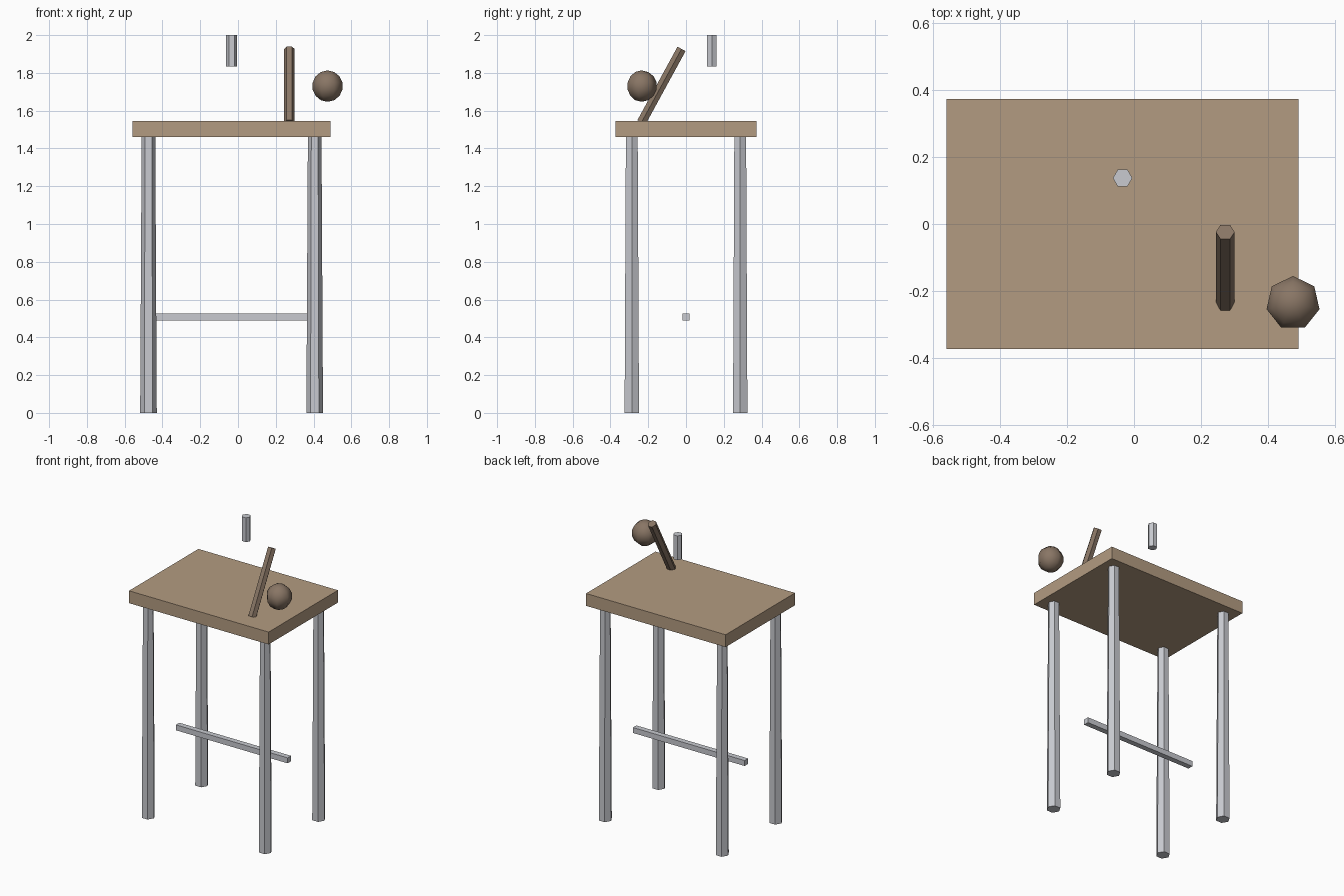
import bpy
from math import pi, radians, sin, cos
from mathutils import Vector

cube = bpy.data.objects.get("Cube")
if cube:
    bpy.data.objects.remove(cube, do_unlink=True)


def material(name, colour):
    mat = bpy.data.materials.new(name)
    mat.use_nodes = True
    mat.diffuse_color = (*colour, 1)
    mat.node_tree.nodes["Principled BSDF"].inputs["Base Color"].default_value = (*colour, 1)
    return mat


light_wood = material("light wood", (0.45, 0.33, 0.22))
dark_wood = material("dark wood", (0.25, 0.18, 0.13))
steel = material("pale steel", (0.58, 0.59, 0.63))


def finish(name, mat):
    obj = bpy.context.object
    obj.name = obj.data.name = name
    obj.data.materials.append(mat)
    return obj


def box(name, centre, size, mat):
    bpy.ops.mesh.primitive_cube_add(size=1, location=centre)
    obj = finish(name, mat)
    obj.scale = size
    bpy.ops.object.transform_apply(location=False, rotation=False, scale=True)
    return obj


def hex_rod(name, start, end, r_start, r_end, mat):
    """Six-sided rod between two points, with corners towards +x and -x."""
    start, end = Vector(start), Vector(end)
    axis = end - start
    bpy.ops.mesh.primitive_cone_add(vertices=6, radius1=r_start, radius2=r_end,
                                    depth=axis.length, location=(start + end) / 2)
    obj = finish(name, mat)
    # Turn the corners to face sideways before tilting
    for v in obj.data.vertices:
        v.co.x, v.co.y = v.co.y, -v.co.x
    obj.rotation_mode = 'QUATERNION'
    obj.rotation_quaternion = Vector((0, 0, 1)).rotation_difference(axis)
    return obj


MID_X = -0.034

# Table
box("table_top", (MID_X, 0, 1.503), (1.05, 0.745, 0.084), light_wood)
for side, sx in (("right", -1), ("left", 1)):
    for end, sy in (("front", -1), ("back", 1)):
        x, y = MID_X + sx * 0.44, sy * 0.287
        hex_rod(f"{end}_{side}_leg", (x, y, 0), (x, y, 1.465), 0.044, 0.036, steel)
box("crossbar", (MID_X, 0, 0.508), (0.84, 0.037, 0.037), steel)

# Floating metal peg
hex_rod("metal_peg", (MID_X, 0.137, 1.835), (MID_X, 0.137, 2.0), 0.029, 0.029, steel)

# Leaning handle
tilt, length = 0.5, 0.443
foot = Vector((0.272, -0.236, 1.538))
hex_rod("leaning_handle", foot, foot + length * Vector((0, sin(tilt), cos(tilt))),
        0.028, 0.028, dark_wood)

# Seven-sided ball
bpy.ops.mesh.primitive_uv_sphere_add(segments=7, ring_count=7, radius=0.083,
                                     location=(0.474, -0.236, 1.73))
finish("ball", dark_wood)
bpy.ops.object.shade_smooth()
